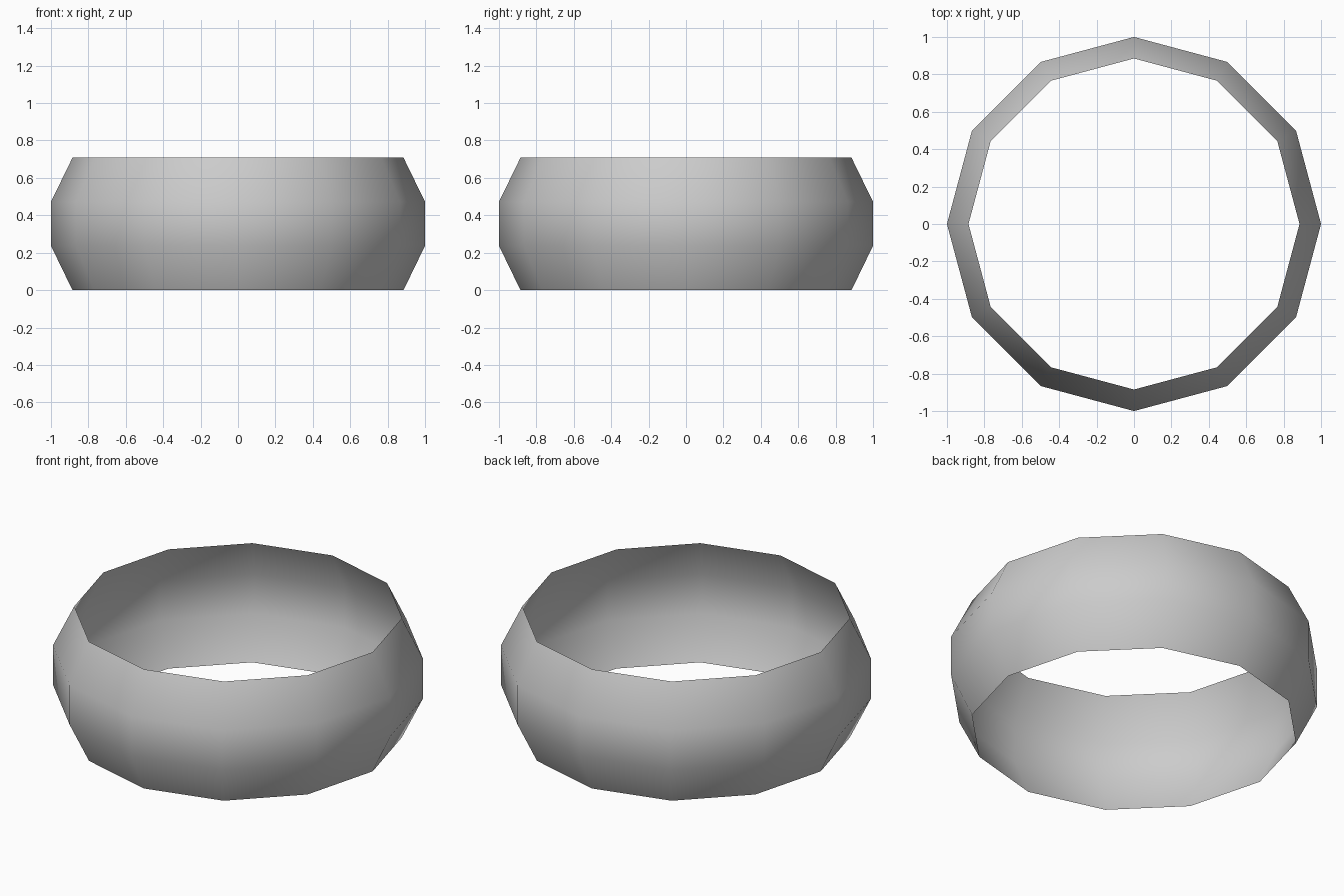
import bpy
import bmesh
from math import cos, sin, tau

cube = bpy.data.objects.get("Cube")
if cube:
    bpy.data.objects.remove(cube, do_unlink=True)

# Plain grey material
grey = bpy.data.materials.new("light grey")
grey.use_nodes = True
grey.diffuse_color = (0.6, 0.6, 0.6, 1)
grey.node_tree.nodes["Principled BSDF"].inputs["Base Color"].default_value = (0.6, 0.6, 0.6, 1)

# Open band: radius and height of each ring, bottom to top
SIDES = 12
PROFILE = [(0.885, 0), (1, 0.237), (1, 0.472), (0.885, 0.708)]

bm = bmesh.new()
rings = [[bm.verts.new((r * cos(tau * i / SIDES), r * sin(tau * i / SIDES), z))
          for i in range(SIDES)] for r, z in PROFILE]
for low, high in zip(rings, rings[1:]):
    for i in range(SIDES):
        j = (i + 1) % SIDES
        face = bm.faces.new((low[i], low[j], high[j], high[i]))
        face.smooth = True

mesh = bpy.data.meshes.new("ring_band")
bm.to_mesh(mesh)
bm.free()
mesh.materials.append(grey)
band = bpy.data.objects.new("ring_band", mesh)
bpy.context.collection.objects.link(band)
